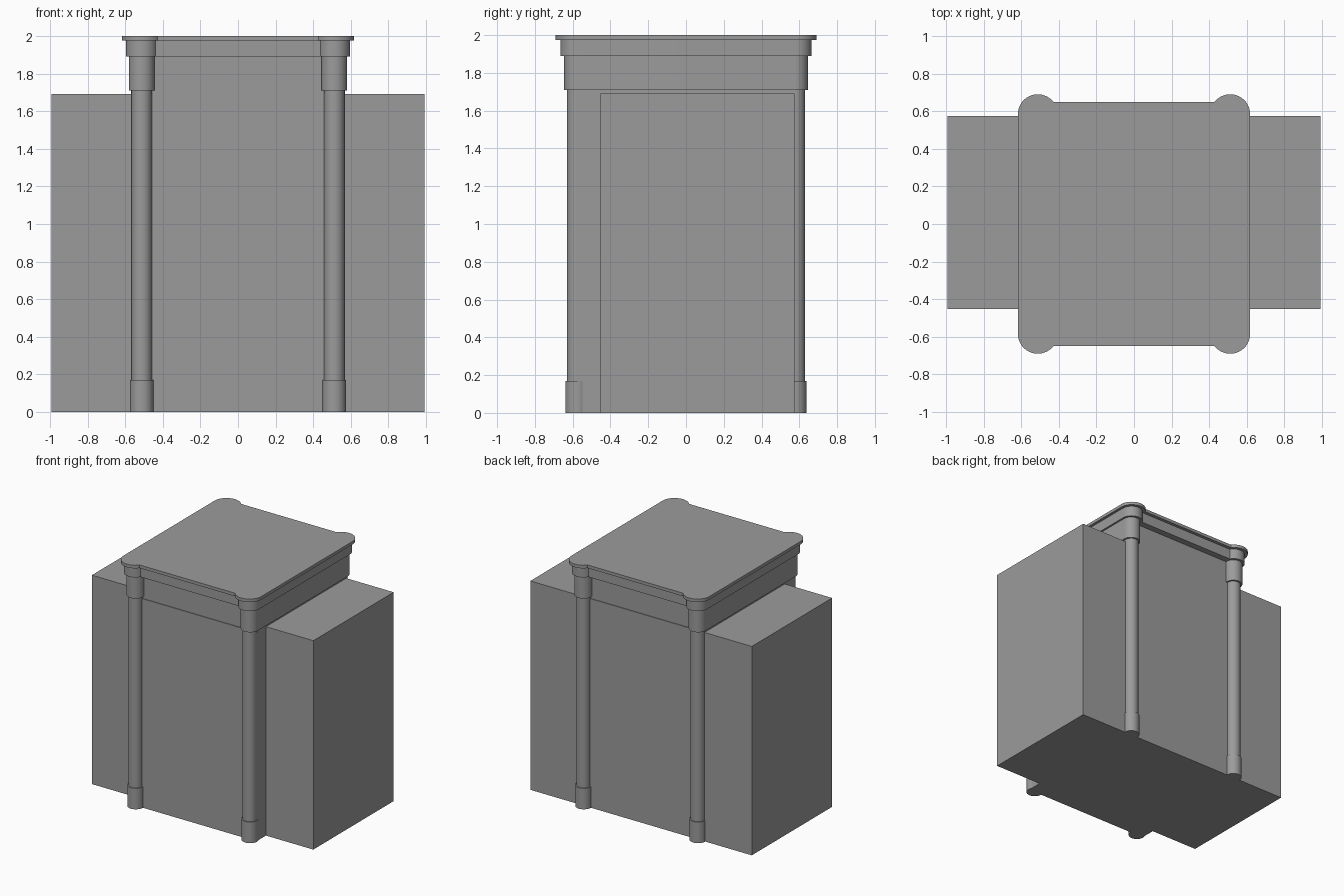
import bpy
import bmesh
from math import asin, pi, cos, sin, radians

cube = bpy.data.objects.get("Cube")
if cube:
    bpy.data.objects.remove(cube, do_unlink=True)

# One plain grey for everything
stone = bpy.data.materials.new("stone_grey")
stone.use_nodes = True
grey = (0.33, 0.33, 0.33, 1)
stone.diffuse_color = grey
stone.node_tree.nodes["Principled BSDF"].inputs["Base Color"].default_value = grey

COL_X, COL_Y = 0.512, 0.576      # column centres
BODY_X, BODY_Y = 0.568, 0.575    # half size of the central block
WING_X, WING_FRONT = 0.992, -0.453
WALL_TOP, FRIEZE_BOTTOM = 1.692, 1.71


def prism(name, outline, z0, z1, smooth=False):
    """Extrude a counter-clockwise plan outline from z0 to z1."""
    bm = bmesh.new()
    base = bm.faces.new([bm.verts.new((x, y, z0)) for x, y in outline])
    top = bmesh.ops.extrude_face_region(bm, geom=[base], use_keep_orig=True)["geom"]
    for v in top:
        if isinstance(v, bmesh.types.BMVert):
            v.co.z = z1
    bmesh.ops.recalc_face_normals(bm, faces=bm.faces)
    mesh = bpy.data.meshes.new(name)
    bm.to_mesh(mesh)
    bm.free()
    mesh.materials.append(stone)
    ob = bpy.data.objects.new(name, mesh)
    bpy.context.collection.objects.link(ob)
    if smooth:
        bpy.ops.object.select_all(action='DESELECT')
        ob.select_set(True)
        bpy.context.view_layer.objects.active = ob
        bpy.ops.object.shade_smooth_by_angle(angle=radians(30))
    return ob


def rect(x0, x1, y0, y1):
    return [(x0, y0), (x1, y0), (x1, y1), (x0, y1)]


def circle(cx, cy, r, n=32):
    return [(cx + r * cos(2 * pi * i / n), cy + r * sin(2 * pi * i / n))
            for i in range(n)]


def knobbed(r, cy, half_depth, n=18):
    """Rectangle with a round knob at each corner, sides tangent to the knobs."""
    start = pi + asin((half_depth - cy) / r)
    arc = []
    for i in range(n + 1):
        a = start + (2 * pi - start) * i / n
        arc.append((COL_X + r * cos(a), -cy + r * sin(a)))
    right = arc + [(x, -y) for x, y in reversed(arc)]
    return right + [(-x, -y) for x, y in right]


# Central block and the recessed strip under the frieze
prism("central_block", rect(-BODY_X, BODY_X, -BODY_Y, BODY_Y), 0, WALL_TOP)
prism("neck_strip", rect(-BODY_X, BODY_X, -0.57, 0.57), WALL_TOP, FRIEZE_BOTTOM)

# Side wings, flush with the back
prism("left_wing", rect(BODY_X, WING_X, WING_FRONT, BODY_Y), 0, WALL_TOP)
prism("right_wing", rect(-WING_X, -BODY_X, WING_FRONT, BODY_Y), 0, WALL_TOP)

# Corner columns with their bases
for x_name, sx in (("left", 1), ("right", -1)):
    for y_name, sy in (("front", -1), ("back", 1)):
        tag = f"{y_name}_{x_name}"
        cx, cy = sx * COL_X, sy * COL_Y
        prism(f"{tag}_column", circle(cx, cy, 0.055), 0.17, FRIEZE_BOTTOM, True)
        prism(f"{tag}_base", circle(cx, cy, 0.063), 0, 0.17, True)

# Stepped entablature
prism("frieze", knobbed(0.069, COL_Y, 0.57), FRIEZE_BOTTOM, 1.89, True)
prism("cornice", knobbed(0.084, 0.581, 0.622), 1.89, 1.975, True)
prism("top_slab", knobbed(0.106, 0.584, 0.648), 1.975, 2.0, True)
